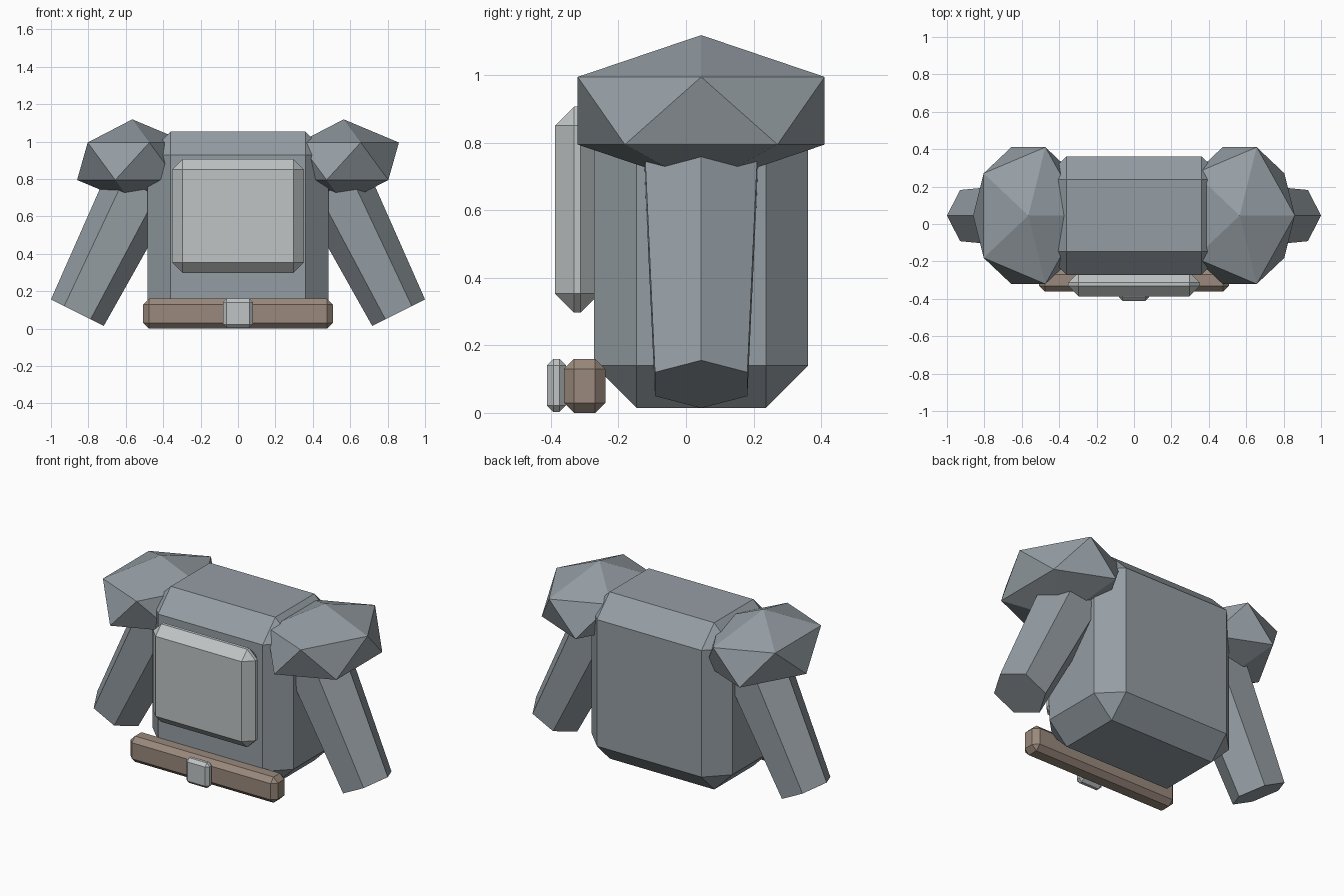
import bpy, bmesh, math
from mathutils import Matrix, Vector

if "Cube" in bpy.data.objects:
    bpy.data.objects.remove(bpy.data.objects["Cube"])


def material(name, color):
    m = bpy.data.materials.new(name)
    m.diffuse_color = (*color, 1)
    m.use_nodes = True
    m.node_tree.nodes["Principled BSDF"].inputs["Base Color"].default_value = m.diffuse_color
    return m


STEEL = material("steel", (0.30, 0.34, 0.37))
PALE = material("pale_steel", (0.52, 0.55, 0.55))
LEATHER = material("leather", (0.32, 0.25, 0.20))


def finish(name, bm, mat):
    bmesh.ops.recalc_face_normals(bm, faces=bm.faces)
    me = bpy.data.meshes.new(name)
    bm.to_mesh(me)
    bm.free()
    me.materials.append(mat)
    ob = bpy.data.objects.new(name, me)
    bpy.context.collection.objects.link(ob)
    return ob


def chamfered_box(name, lo, hi, chamfer, mat):
    lo, hi = Vector(lo), Vector(hi)
    bm = bmesh.new()
    bmesh.ops.create_cube(bm, size=1, matrix=Matrix.Translation((lo + hi) / 2)
                          @ Matrix.Diagonal((*(hi - lo), 1)))
    bmesh.ops.bevel(bm, geom=bm.edges[:], offset=chamfer, offset_type='OFFSET',
                    segments=1, profile=0.5, affect='EDGES')
    return finish(name, bm, mat)


# Torso, chest plate, belt and buckle
chamfered_box("torso", (-0.485, -0.272, 0.015), (0.485, 0.362, 1.053), 0.125, STEEL)
chamfered_box("chest_plate", (-0.352, -0.388, 0.297), (0.352, -0.256, 0.907), 0.056, PALE)
chamfered_box("belt", (-0.507, -0.362, 0.0), (0.507, -0.239, 0.16), 0.03, LEATHER)
chamfered_box("buckle", (-0.08, -0.412, 0.003), (0.08, -0.356, 0.16), 0.019, PALE)

CENTER_Y = 0.045
LENGTH = 0.75
TILT = math.radians(26.6)

for side, s in (("right", 1), ("left", -1)):
    # Shoulder: squashed icosahedron, same orientation on both sides
    bm = bmesh.new()
    bmesh.ops.create_icosphere(bm, subdivisions=1, radius=1,
                               matrix=Matrix.Translation((s * 0.565, CENTER_Y, 0.895))
                               @ Matrix.Diagonal((0.33, 0.43, 0.224, 1)))
    finish(side + "_shoulder", bm, STEEL)

    # Arm: six-sided tapered tube hanging outwards, flat sides to front and back
    bm = bmesh.new()
    bmesh.ops.create_cone(bm, cap_ends=True, segments=6, radius1=0.158, radius2=0.194,
                          depth=LENGTH,
                          matrix=Matrix.Translation((s * 0.859, CENTER_Y, 0.085))
                          @ Matrix.Rotation(-s * TILT, 4, 'Y')
                          @ Matrix.Translation((0, 0, LENGTH / 2))
                          @ Matrix.Rotation(math.radians(30), 4, 'Z'))
    finish(side + "_arm", bm, STEEL)
